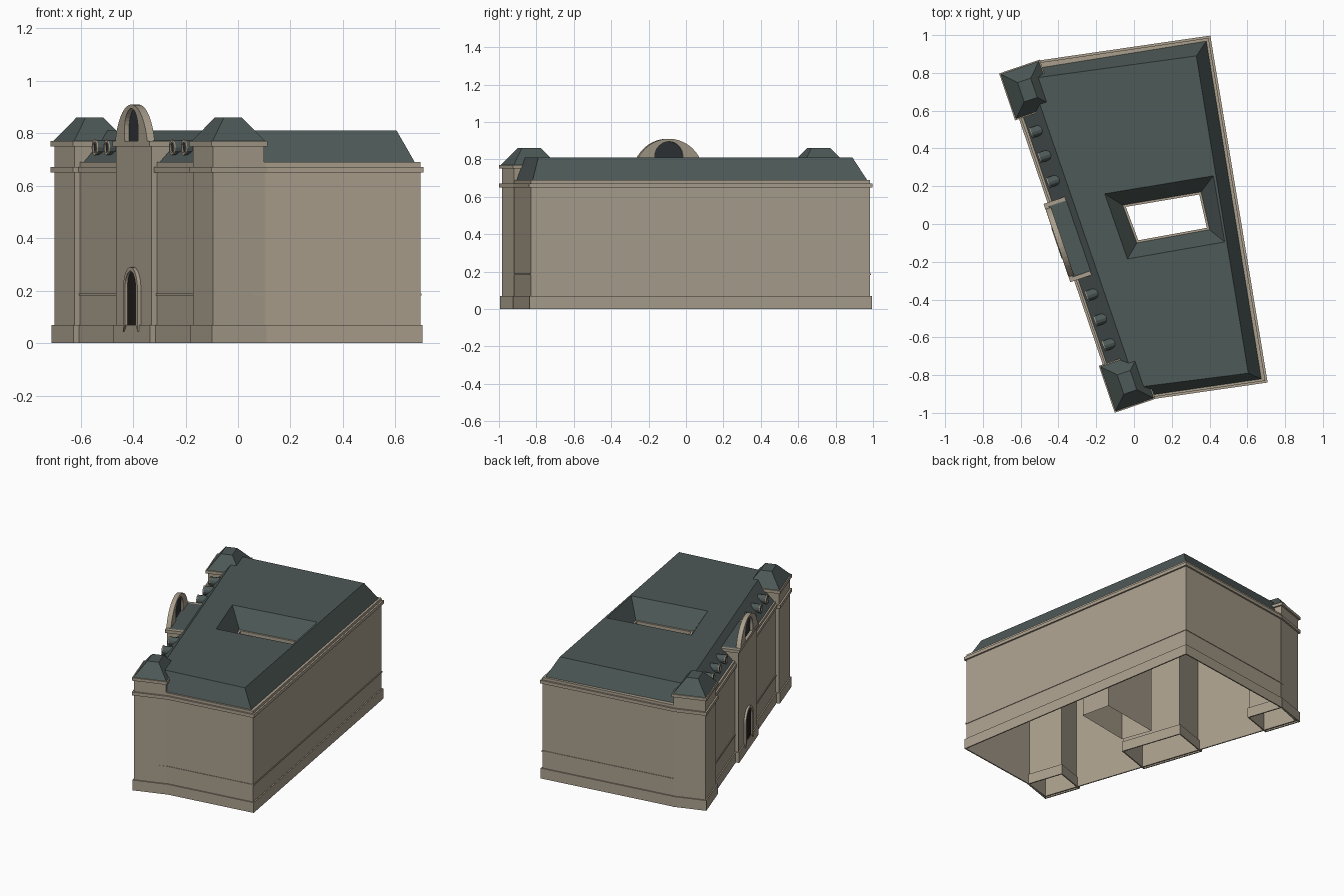
import bpy, bmesh, math
from mathutils import Vector

if "Cube" in bpy.data.objects:
    bpy.data.objects.remove(bpy.data.objects["Cube"])

def material(name, rgb):
    m = bpy.data.materials.new(name)
    m.diffuse_color = (*rgb, 1)
    m.use_nodes = True
    m.node_tree.nodes["Principled BSDF"].inputs["Base Color"].default_value = m.diffuse_color
    return m

STONE = material("stone", (0.40, 0.345, 0.265))
SLATE = material("slate", (0.075, 0.10, 0.095))
GLASS = material("dark_glass", (0.03, 0.035, 0.04))
DARK = material("dark_doorway", (0.016, 0.013, 0.010))

# Slanted street facade: s runs along it, d runs inwards
A, B = Vector((-0.70, 0.79)), Vector((-0.095, -0.985))
L = (B - A).length
U = (B - A) / L
V = Vector((-U.y, U.x))
MID = L / 2

def F(s, d):
    return A + U * s + V * d

def P(s, d, z):
    return (*F(s, d), z)

def offset(poly, o):
    """Mitred offset of a counter-clockwise polygon (positive = outwards)."""
    out = []
    for i, p in enumerate(poly):
        e1 = (p - poly[i - 1]).normalized()
        e2 = (poly[(i + 1) % len(poly)] - p).normalized()
        n1, n2 = Vector((e1.y, -e1.x)), Vector((e2.y, -e2.x))
        out.append(p + (n1 + n2) * (o / (1 + n1.dot(n2))))
    return out

def loft(name, loops, mat, cap=False, closed=True, ends=False, recalc=False):
    """Skin a list of equal-length 3D point loops."""
    bm = bmesh.new()
    rows = [[bm.verts.new(p) for p in loop] for loop in loops]
    n = len(rows[0])
    for a, b in zip(rows, rows[1:]):
        for i in range(n if closed else n - 1):
            j = (i + 1) % n
            bm.faces.new((a[i], a[j], b[j], b[i]))
    if cap:
        bm.faces.new(rows[-1])
    if ends:
        bm.faces.new([r[0] for r in rows[:-1]])
        bm.faces.new([r[-1] for r in rows[:-1]])
        bmesh.ops.remove_doubles(bm, verts=bm.verts, dist=1e-6)
    if recalc:
        bmesh.ops.recalc_face_normals(bm, faces=bm.faces)
    me = bpy.data.meshes.new(name)
    bm.to_mesh(me)
    bm.free()
    me.materials.append(mat)
    ob = bpy.data.objects.new(name, me)
    bpy.context.collection.objects.link(ob)
    return ob

def at(poly, z):
    return [(p[0], p[1], z) for p in poly]

def band(name, poly, o, z0, z1, mat=STONE):
    out = offset(poly, o)
    loft(name, [at(poly, z0), at(out, z0), at(out, z1), at(poly, z1)], mat)

# Main body: walls, plinth, string course, cornice
main = [F(0.01, 0.022), F(L - 0.01, 0.022)] + [Vector(p) for p in (
    (0.105, -0.915), (0.695, -0.83), (0.395, 0.985), (-0.50, 0.855))]
loft("main_walls", [at(main, 0), at(main, 0.69), at(offset(main, -0.04), 0.69)], STONE)
band("main_plinth", main, 0.008, 0, 0.07)
band("main_string_course", main, 0.004, 0.181, 0.19)
band("main_cornice", main, 0.011, 0.65, 0.672)

# Mansard roof with the light court sunk through it
base = [(-0.665, 0.80), (-0.08, -0.93), (0.674, -0.82), (0.383, 0.968)]
top = [(-0.545, 0.77), (0.015, -0.865), (0.605, -0.79), (0.33, 0.89)]
rim = [(-0.155, 0.16), (-0.035, -0.185), (0.48, -0.095), (0.42, 0.255)]
court = [Vector(p) for p in ((-0.06, 0.10), (0.015, -0.10), (0.40, -0.03), (0.355, 0.17))]
loft("main_roof", [at(base, 0.69), at(top, 0.81), at(rim, 0.81), at(court, 0.69)], SLATE)
loft("court_walls", [at(court, 0.69), at(court, 0)], STONE)
lip = offset(court, -0.012)
loft("court_cornice", [at(court, 0.69), at(lip, 0.69), at(lip, 0.67), at(court, 0.67)], STONE)

# Projecting blocks: two corner pavilions and the centre bay
def block(name, s0, s1, depth):
    poly = [F(s0, 0), F(s1, 0), F(s1, depth), F(s0, depth)]
    loft(name + "_walls", [at(poly, 0), at(poly, 0.76)], STONE)
    band(name + "_plinth", poly, 0.008, 0, 0.07)
    out = offset(poly, 0.011)
    loft(name + "_top_cornice", [at(poly, 0.75), at(out, 0.75), at(out, 0.77),
                                 at(offset(poly, -0.02), 0.77)], STONE)
    return poly

for name, s0 in (("left_pavilion", 0), ("right_pavilion", L - 0.24)):
    poly = block(name, s0, s0 + 0.24, 0.205)
    band(name + "_cornice", poly, 0.011, 0.65, 0.672)
    loft(name + "_roof", [at(offset(poly, 0.004), 0.77), at(offset(poly, -0.066), 0.86)],
         SLATE, cap=True)

centre = block("centre_bay", MID - 0.208, MID + 0.208, 0.25)
loft("centre_bay_roof", [at(centre, 0.765), at(offset(centre, -0.015), 0.773)], SLATE, cap=True)

# Arched frames on the facade: profiles are (offset along facade, z)
def arch(half, z0, spring, n=16):
    arc = [(-half * math.cos(math.pi * i / n), spring + half * math.sin(math.pi * i / n))
           for i in range(n + 1)]
    return [(-half, z0)] + arc + [(half, z0)]

def arch_frame(name, outer, inner, d0, d1):
    def row(prof, d):
        return [P(MID + x, d, z) for x, z in prof]
    loft(name, [row(outer, d0), row(outer, d1), row(inner, d1), row(inner, d0), row(outer, d0)],
         STONE, closed=False, ends=True, recalc=True)

def pane(name, prof, d, mat):
    loft(name, [[P(MID + x, d, z) for x, z in prof]], mat, cap=True)
    bpy.data.objects[name].data.flip_normals()

# Door
opening = arch(0.062, 0.07, 0.213)
arch_frame("door_frame", arch(0.085, 0.045, 0.205), opening, -0.014, 0.005)
pane("doorway", opening, -0.004, DARK)

# Curved gable with arched window
R, CZ = 0.198, 0.712
a0 = math.asin((0.768 - CZ) / R)
gable = []
for i in range(19):
    t = math.pi - a0 - (math.pi - 2 * a0) * i / 18
    gable.append((R * math.cos(t), CZ + R * math.sin(t)))
light = arch(0.08, 0.768, 0.815)
arch_frame("gable", gable, light, -0.01, 0.02)
pane("gable_window", light, 0.008, GLASS)

# Round dormers on the street slope, mirrored about the centre bay
def circle(s, d, z, r, n=12):
    return [P(s + r * math.cos(2 * math.pi * i / n), d, z + r * math.sin(2 * math.pi * i / n))
            for i in range(n)]

k = 0
for off in (0.317, 0.457, 0.596):
    for side in (-1, 1):
        k += 1
        s, z = MID + side * off, 0.746
        loft(f"dormer_{k}_body", [circle(s, 0.115, z, 0.028), circle(s, 0.05, z, 0.028)], SLATE)
        loft(f"dormer_{k}_frame", [circle(s, 0.05, z, 0.03), circle(s, 0.044, z, 0.03),
                                   circle(s, 0.044, z, 0.02), circle(s, 0.052, z, 0.02)], STONE)
        loft(f"dormer_{k}_pane", [circle(s, 0.05, z, 0.021)], GLASS, cap=True)
for ob in bpy.data.objects:
    if ob.name.startswith("dormer"):
        bm = bmesh.new()
        bm.from_mesh(ob.data)
        # outward side is towards the street
        front = sum((f.normal.xy.dot(V) * f.calc_area() for f in bm.faces), 0.0)
        if front > 1e-7:
            bmesh.ops.reverse_faces(bm, faces=bm.faces)
        bm.to_mesh(ob.data)
        bm.free()
